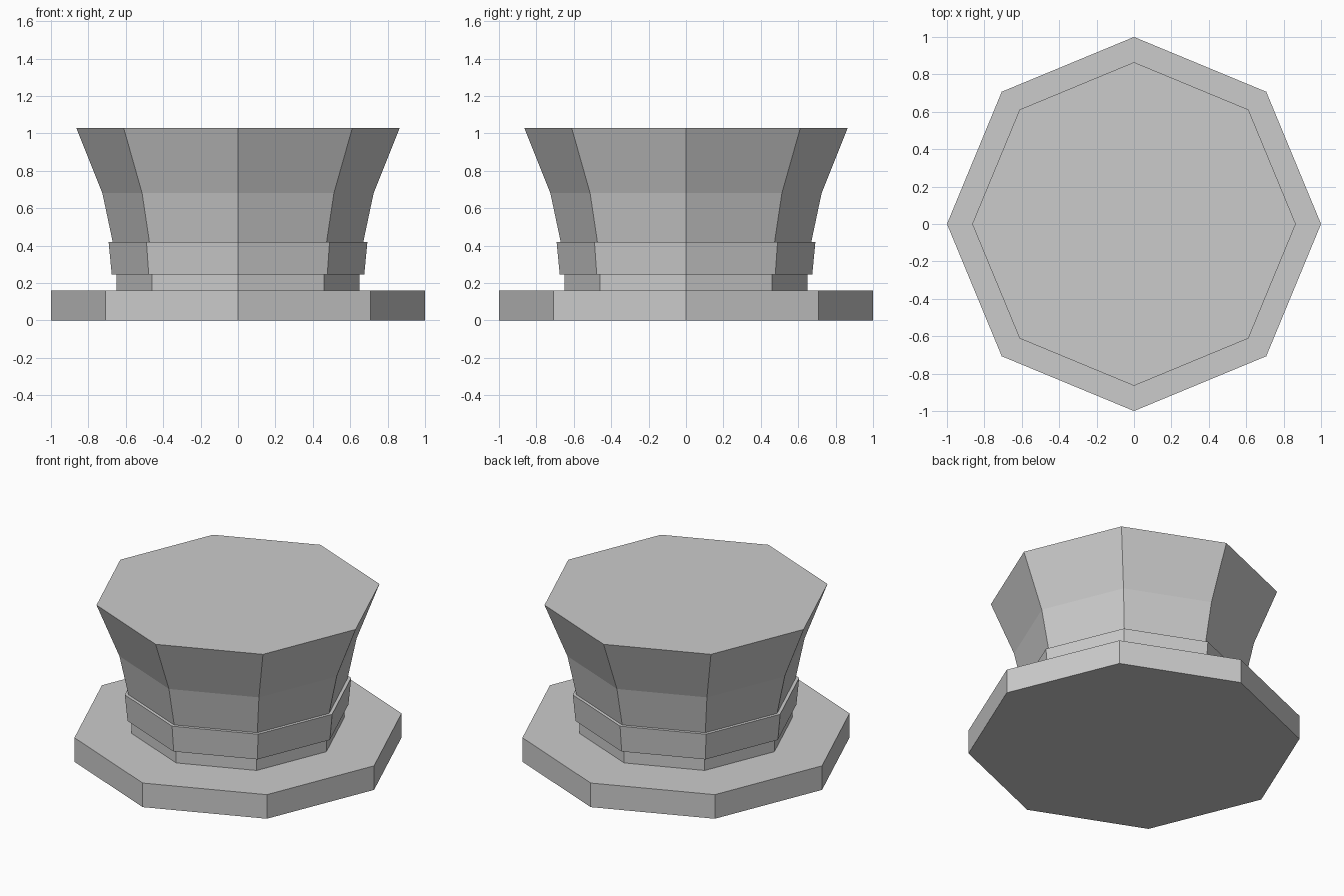
import bpy, bmesh
from math import cos, sin, pi
from mathutils import Vector

if "Cube" in bpy.data.objects:
    bpy.data.objects.remove(bpy.data.objects["Cube"])

SIDES = 8


def corner(r, z, i):
    a = 2 * pi * i / SIDES
    return Vector((r * cos(a), r * sin(a), z))


def finish(name, bm):
    bmesh.ops.recalc_face_normals(bm, faces=bm.faces)
    me = bpy.data.meshes.new(name)
    bm.to_mesh(me)
    bm.free()
    ob = bpy.data.objects.new(name, me)
    bpy.context.collection.objects.link(ob)
    return ob


def lathe(name, profile, closed=False):
    """Eight-sided stack of rings; capped, or closed into a hollow ring."""
    bm = bmesh.new()
    rings = [[bm.verts.new(corner(r, z, i)) for i in range(SIDES)] for r, z in profile]
    pairs = list(zip(rings, rings[1:]))
    if closed:
        pairs.append((rings[-1], rings[0]))
    else:
        bm.faces.new(rings[0])
        bm.faces.new(rings[-1])
    for a, b in pairs:
        for i in range(SIDES):
            j = (i + 1) % SIDES
            bm.faces.new((a[i], a[j], b[j], b[i]))
    return finish(name, bm)


# Brim and flared crown
lathe("brim", [(1, 0), (1, 0.16)])
lathe("crown", [(0.65, 0.16), (0.65, 0.25), (0.67, 0.42), (0.725, 0.68), (0.865, 1.03)])

# Band around the crown
BAND_LOW, BAND_HIGH = (0.675, 0.245), (0.692, 0.42)
lathe("hat_band", [(0.645, 0.245), BAND_LOW, BAND_HIGH, (0.665, 0.42)], closed=True)

# Buckle frame standing off the front-right face of the band
bm = bmesh.new()
base = [corner(*BAND_LOW, -1), corner(*BAND_LOW, 0), corner(*BAND_HIGH, 0), corner(*BAND_HIGH, -1)]
normal = (base[1] - base[0]).cross(base[3] - base[0]).normalized()
plate = bm.faces.new([bm.verts.new(p + normal * 0.02) for p in base])
bmesh.ops.inset_region(bm, faces=[plate], thickness=0.035)
bmesh.ops.delete(bm, geom=[plate], context='FACES_ONLY')
rims = [e for e in bm.edges if e.is_boundary]
walls = bmesh.ops.extrude_edge_only(bm, edges=rims)["geom"]
bmesh.ops.translate(bm, vec=-normal * 0.02,
                    verts=[g for g in walls if isinstance(g, bmesh.types.BMVert)])
finish("buckle", bm)
